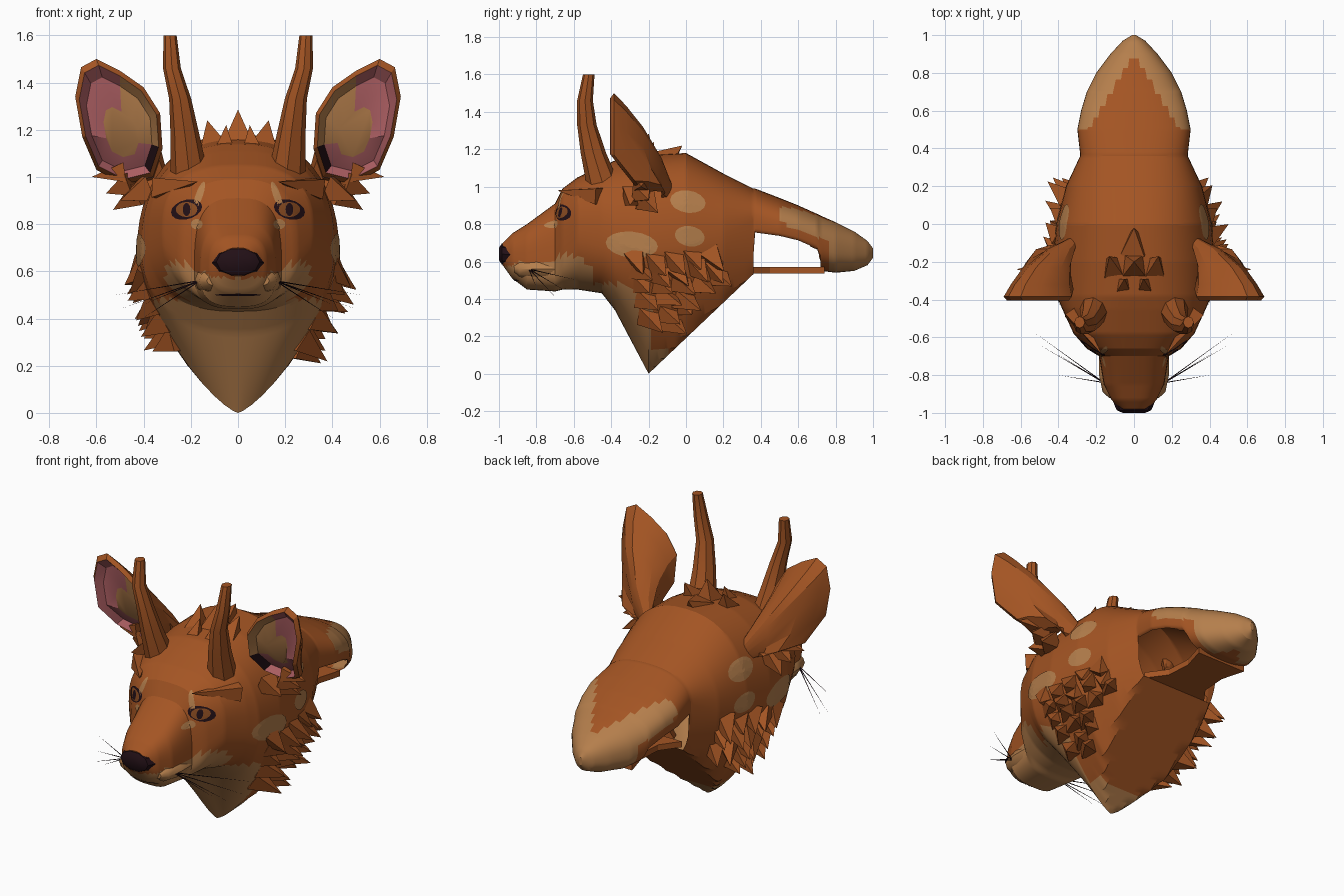
import bpy, bmesh, math, random
from mathutils import Vector
from mathutils.bvhtree import BVHTree

if "Cube" in bpy.data.objects:
    bpy.data.objects.remove(bpy.data.objects["Cube"])

random.seed(4)


def material(name, r, g, b):
    m = bpy.data.materials.new(name)
    m.diffuse_color = (r, g, b, 1)
    m.use_nodes = True
    m.node_tree.nodes["Principled BSDF"].inputs["Base Color"].default_value = m.diffuse_color
    return m


FUR = material("rust fur", 0.37, 0.09, 0.017)
TAN = material("tan fur", 0.46, 0.21, 0.072)
PINK = material("ear pink", 0.42, 0.115, 0.125)
DARK = material("dark nose", 0.016, 0.005, 0.008)
IRIS = material("amber eye", 0.25, 0.07, 0.015)


def make(name, verts, faces, mats, rule=None, smooth=None):
    """Mesh object; rule gives each face a material slot, or -1 to leave an opening."""
    bm = bmesh.new()
    vs = [bm.verts.new(v) for v in verts]
    for f in faces:
        bm.faces.new([vs[i] for i in f])
    bmesh.ops.recalc_face_normals(bm, faces=bm.faces)
    if rule:
        slots = [(f, rule(f.calc_center_median(), i, f.normal)) for i, f in enumerate(bm.faces)]
        for f, k in slots:
            f.material_index = max(k, 0)
        bmesh.ops.delete(bm, geom=[f for f, k in slots if k < 0], context='FACES')
    me = bpy.data.meshes.new(name)
    bm.to_mesh(me)
    tree = BVHTree.FromBMesh(bm)
    bm.free()
    for m in mats:
        me.materials.append(m)
    ob = bpy.data.objects.new(name, me)
    bpy.context.collection.objects.link(ob)
    if smooth:
        bpy.ops.object.select_all(action='DESELECT')
        ob.select_set(True)
        bpy.context.view_layer.objects.active = ob
        bpy.ops.object.shade_smooth_by_angle(angle=math.radians(smooth))
    return tree


def loft(rings):
    """Join equal rings into a capped skin."""
    n = len(rings[0])
    verts = [p for r in rings for p in r]
    faces = [(k * n + i, k * n + (i + 1) % n, (k + 1) * n + (i + 1) % n, (k + 1) * n + i)
             for k in range(len(rings) - 1) for i in range(n)]
    faces += [tuple(range(n)), tuple(range(len(verts) - n, len(verts)))]
    return verts, faces


# Head and long back: y, top, widest height, bottom, half width, upper and lower roundness
SECTIONS = [
    (-0.98, .70, .64, .58, .07, .8, .9), (-0.93, .75, .62, .51, .12, .7, .8), (-0.85, .80, .59, .45, .16, .65, .7),
    (-0.70, .91, .60, .44, .185, .65, .7), (-0.66, .99, .68, .45, .25, .7, .8), (-0.58, 1.05, .76, .45, .32, .75, .9),
    (-0.45, 1.11, .74, .43, .38, .8, .8), (-0.38, 1.14, .70, .34, .41, .85, .9), (-0.20, 1.17, .65, .0, .43, .85, 1.5),
    (0.0, 1.18, .69, .03, .41, .85, 1.3), (0.2, 1.07, .74, .2, .36, .85, 1.1), (0.36, .99, .82, .35, .285, .85, .9),
    (0.37, .99, .82, .74, .285, .85, .3), (0.5, .94, .79, .725, .30, .85, .3), (0.6, .90, .77, .70, .28, .85, .3),
    (0.7, .855, .73, .65, .25, .85, .4), (0.72, .845, .70, .55, .24, .85, .8), (0.8, .81, .67, .54, .20, .85, .8),
    (0.9, .76, .65, .55, .125, .85, .9), (0.97, .71, .64, .58, .06, .9, 1), (1.0, .67, .65, .62, .01, 1, 1)]


def section(y, top, mid, bot, w, pu, pl, n=48):
    ring = []
    cut = (y + .2) * .95 if -.2 < y < .365 else 0     # flat sloping neck cut
    for i in range(n):
        c, s = math.cos(2 * math.pi * i / n), math.sin(2 * math.pi * i / n)
        p = pu if c > 0 else pl
        h = (top - mid) if c > 0 else (bot - mid)
        ring.append((math.copysign(w * abs(s) ** p, s), y, max(cut, mid + h * abs(c) ** p)))
    return ring


rings = []
for a, b in zip(SECTIONS, SECTIONS[1:]):
    steps = max(1, round((b[0] - a[0]) / 0.012))
    rings += [section(*[u + (v - u) * k / steps for u, v in zip(a, b)]) for k in range(steps)]
rings.append(section(*SECTIONS[-1]))


def coat(c, i, n):
    x, y, z = abs(c.x), c.y, c.z
    if .355 < y < .72 and (n.z < -.85 or abs(n.y) > .85):
        return -1                                      # open sides of the hollow back
    chest = y < -0.2 + .12 * max(0, z - .1) - .35 * max(0, z - .35) and z < 0.48
    muzzle = y < -0.5 and z < .64 + .25 * min(0, y + .7) - .5 * max(0, y + .62)
    neck_tip = y < -.1 and z < .13
    rim = y > 0.5 and x > 0.24 - 0.6 * (y - 0.5) and (z > 0.81 - 0.4 * (y - 0.5) or y > 0.76)
    return int(chest or muzzle or neck_tip or rim or y > 0.88)


head = make("head", *loft(rings), [FUR, TAN], coat, 22)

# Narrow strap under the side openings
make("back_strap", *loft([[(sx * w, y, z) for sx, z in ((-1, .535), (1, .535), (1, .57), (-1, .57))]
                          for y, w in ((.34, .21), (.45, .13), (.6, .12), (.74, .16))]), [FUR])


def patch(name, centre, direction, u, v, mat, lift=0.004):
    """Thin oval laid on the head; u and v are its half axes."""
    c, d, u, v = map(Vector, (centre, direction, u, v))
    pts = [c] + [c + u * math.cos(t * math.pi / 8) * r / 4 + v * math.sin(t * math.pi / 8) * r / 4
                 for r in range(1, 5) for t in range(16)]
    verts = []
    for p in pts:
        hit = head.ray_cast(p + d * 2, -d)[0] or head.find_nearest(p)[0]
        verts.append(hit + d * lift)
    faces = [(0, 1 + t, 1 + (t + 1) % 16) for t in range(16)]
    faces += [(1 + r * 16 + t, 17 + r * 16 + t, 17 + r * 16 + (t + 1) % 16, 1 + r * 16 + (t + 1) % 16)
              for r in range(3) for t in range(16)]
    make(name, verts, faces, [mat])


def spikes(name, items, mat, sides=4):
    """Pointed tufts from (base, tip, radius) triples in one object."""
    verts, faces = [], []
    for base, tip, r in items:
        base, tip = Vector(base), Vector(tip)
        a = (tip - base).orthogonal().normalized()
        b = (tip - base).normalized().cross(a)
        k = len(verts)
        for i in range(sides):
            t = 2 * math.pi * i / sides
            verts.append(base + (a * math.cos(t) + b * math.sin(t)) * r)
        verts.append(tip)
        faces += [(k + i, k + (i + 1) % sides, k + sides) for i in range(sides)]
        faces.append(tuple(range(k, k + sides)))
    make(name, verts, faces, [mat])


# Ear outline seen from the front (x, z)
EAR = [(.36, 1.0), (.32, 1.12), (.33, 1.27), (.40, 1.38), (.50, 1.45), (.60, 1.5), (.665, 1.465),
       (.69, 1.34), (.66, 1.17), (.60, 1.03), (.48, .97)]


def ear_ring(s, cx, cz, scale, y, bend=0.0):
    """Scaled outline; below mid height the ear leans back by bend."""
    pts = [(cx + (x - cx) * scale, cz + (z - cz) * scale) for x, z in EAR]
    return [(s * x, y + bend * max(0, 1.17 - z), z) for x, z in pts]


HORN = [(.205, -.44, 1.0, .09), (.225, -.495, 1.18, .068), (.245, -.53, 1.33, .052),
        (.28, -.54, 1.46, .042), (.288, -.52, 1.6, .031)]

for s, side in ((-1, "left"), (1, "right")):
    # Cupped ear: shallow inside, rim, then broad back tapering into the skull
    ear = [ear_ring(s, .49, 1.16, .4, -.345, .9), ear_ring(s, .50, 1.19, .75, -.36, .9),
           ear_ring(s, .50, 1.2, .91, -.405, .8), ear_ring(s, .5, 1.2, 1, -.385, .8),
           ear_ring(s, .42, 1.02, .86, -.32, .8), ear_ring(s, .36, .97, .66, -.23, .6),
           ear_ring(s, .30, .92, .40, -.13), ear_ring(s, .26, .9, .12, -.06)]
    inner = 2 * len(EAR)
    cap = len(EAR) * (len(ear) - 1)

    def ear_colour(c, i, n):
        x, z = abs(c.x), c.z
        if i < inner or i == cap:
            if x < .4 and z < 1.17:
                return 3
            return 2 if x < .5 and z > 1.17 else 1
        return 0
    make("ear_" + side, *loft(ear), [FUR, PINK, TAN, DARK], ear_colour, 25)

    # Horn
    make("horn_" + side, *loft([[(s * (x + .9 * r * math.cos(t * math.pi / 4)),
                                  y + r * math.sin(t * math.pi / 4), z)
                                 for t in range(8)] for x, y, z, r in HORN]), [FUR], None, 30)

    # Eyes and face markings
    fwd = (0, -1, 0)
    patch("eye_rim_" + side, (s * .218, 0, .862), fwd, (.066, 0, -s * .012), (0, 0, .042), DARK)
    patch("eye_iris_" + side, (s * .218, 0, .862), fwd, (.046, 0, 0), (0, 0, .032), IRIS, .007)
    patch("eye_pupil_" + side, (s * .218, 0, .862), fwd, (.016, 0, 0), (0, 0, .028), DARK, .009)
    patch("inner_eye_streak_" + side, (s * .165, 0, .92), fwd, (.016, 0, 0), (s * -.02, 0, .06), TAN)
    patch("under_eye_" + side, (s * .175, 0, .80), fwd, (.025, 0, 0), (0, 0, .022), TAN)

    # Side spots
    out = (s, 0, 0)
    for k, (y, z, ry, rz) in enumerate([(.01, .92, .095, .06), (.02, .735, .08, .055),
                                        (-.29, .69, .14, .07)]):
        patch(f"side_spot_{side}_{k}", (0, y, z), out, (0, ry, rz * -.15), (0, 0, rz), TAN)

    # Shingled cheek fur, broad tufts swept back and down
    tufts = []
    for row in range(6):
        for col in range(5):
            y = -.27 + col * .1 + row * .015
            z = .61 - row * .07 + col * .01 + random.uniform(-.02, .02)
            hit = head.ray_cast(Vector((s * 2, y, z)), Vector((-s, 0, 0)))[0]
            if hit and z > .27 + max(0, y + .1) * .9:
                hit.x -= s * .035
                tufts.append((hit, hit + Vector((s * random.uniform(.08, .13), random.uniform(.04, .11),
                                                 random.uniform(-.10, -.05))), .075))
    # Tufts below the ear and the brow ridge
    tufts += [((s * .48, -.24, 1.02), (s * .62, -.24, 1.0), .06),
              ((s * .45, -.24, .97), (s * .56, -.2, .93), .07),
              ((s * .41, -.22, .93), (s * .53, -.15, .86), .07),
              ((s * .38, -.28, .95), (s * .5, -.3, .9), .08),
              ((s * .33, -.46, .95), (s * .17, -.69, .98), .06)]
    spikes("cheek_fur_" + side, tufts, FUR)

    # Whiskers
    spikes("whiskers_" + side, [((s * .16, -.84, .56), (s * x, y, z), .0035) for x, y, z in
                                ((.52, -.58, .5), (.5, -.64, .44), (.42, -.68, .39), (.4, -.8, .46))], DARK, 3)

    # Muzzle pad
    pad = [[(s * (.11 + .075 * r * math.cos(t * math.pi / 5)), y, .56 + .06 * r * math.sin(t * math.pi / 5))
            for t in range(10)] for y, r in ((-.92, .3), (-.89, .75), (-.8, 1), (-.68, 1), (-.58, .4))]
    make("muzzle_pad_" + side, *loft(pad), [TAN], None, 40)

# Crest between the ears
spikes("crest", [((0, -.22, 1.12), (0, -.20, 1.285), .1), ((0, -.13, 1.13), (0, -.02, 1.22), .09),
                 ((.1, -.25, 1.09), (.13, -.17, 1.24), .09), ((-.1, -.25, 1.09), (-.13, -.17, 1.24), .09),
                 ((.06, -.34, 1.08), (.05, -.29, 1.22), .07), ((-.06, -.34, 1.08), (-.05, -.29, 1.22), .07)], FUR)

# Nose, wider at the top, and mouth line
nose = [[(w * math.cos(t * math.pi / 5), y, z + h * math.sin(t * math.pi / 5)) for t in range(10)]
        for y, w, h, z in ((-1.0, .06, .035, .64), (-.985, .092, .058, .64), (-.93, .115, .072, .635), (-.88, .08, .05, .66))]
make("nose", *loft(nose), [DARK], None, 35)
patch("mouth_line", (0, 0, .5), (0, -1, 0), (.1, 0, 0), (0, 0, .005), DARK)
